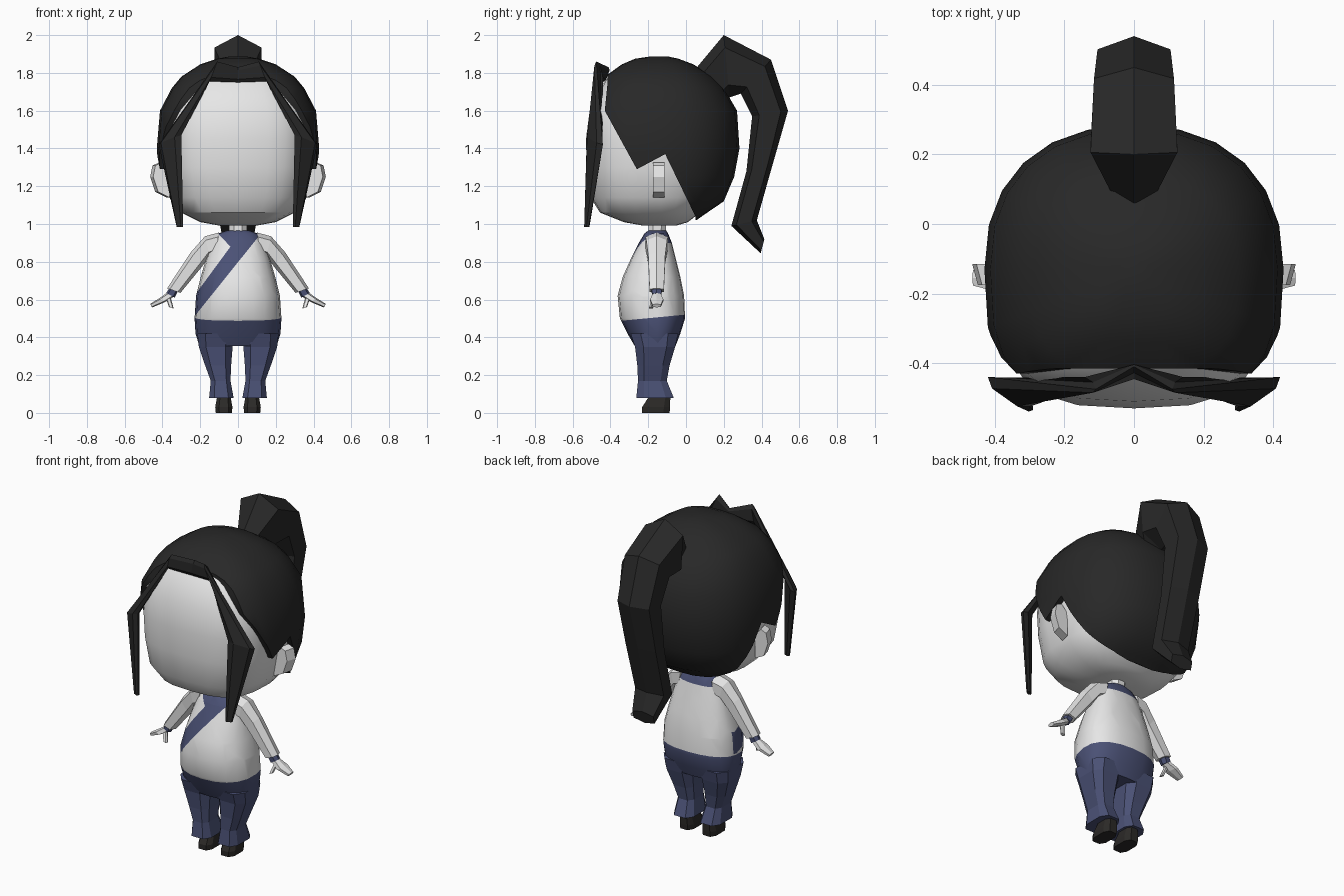
import bpy, bmesh, math
from mathutils import Vector

if "Cube" in bpy.data.objects:
    bpy.data.objects.remove(bpy.data.objects["Cube"])


def material(name, rgb):
    m = bpy.data.materials.new(name)
    m.diffuse_color = (*rgb, 1)
    m.use_nodes = True
    m.node_tree.nodes["Principled BSDF"].inputs["Base Color"].default_value = m.diffuse_color
    return m


LIGHT = material("light grey", (0.8, 0.8, 0.8))
NAVY = material("navy cloth", (0.07, 0.083, 0.18))
BLACK = material("black hair", (0.021, 0.021, 0.021))
SHOE = material("dark shoe", (0.024, 0.022, 0.02))


def finish(name, bm, mats, smooth=None):
    bmesh.ops.recalc_face_normals(bm, faces=bm.faces)
    me = bpy.data.meshes.new(name)
    bm.to_mesh(me)
    bm.free()
    ob = bpy.data.objects.new(name, me)
    bpy.context.collection.objects.link(ob)
    for m in mats:
        me.materials.append(m)
    if smooth:
        shade(ob, smooth)
    return ob


def shade(ob, angle):
    bpy.ops.object.select_all(action='DESELECT')
    ob.select_set(True)
    bpy.context.view_layer.objects.active = ob
    bpy.ops.object.shade_smooth_by_angle(angle=math.radians(angle))


def bridge(rings):
    """Closed skin through rings with equal point counts."""
    bm = bmesh.new()
    vs = [[bm.verts.new(p) for p in r] for r in rings]
    n = len(vs[0])
    for a, b in zip(vs, vs[1:]):
        for i in range(n):
            j = (i + 1) % n
            bm.faces.new((a[i], a[j], b[j], b[i]))
    bm.faces.new(vs[0][::-1])
    bm.faces.new(vs[-1])
    return bm


def loft(sections, seg, nf=2.3, nb=2.3, yc=None, s=1):
    """Horizontal rounded sections: (z, centre x, half width, front y, back y)."""
    rings = []
    for z, cx, hx, yf, yb in sections:
        mid = (yf + yb) / 2 if yc is None else yc
        ring = []
        for k in range(seg):
            t = 2 * math.pi * (k + 0.5) / seg if seg == 8 else 2 * math.pi * k / seg
            c, q = math.cos(t), math.sin(t)
            n, d = (nb, yb - mid) if q > 0 else (nf, mid - yf)
            x = math.copysign(abs(c) ** (2 / n), c) * hx
            y = math.copysign(abs(q) ** (2 / n), q) * d
            ring.append((s * (cx + x), mid + y, z))
        rings.append(ring)
    return bridge(rings)


def blade(sections, s=1):
    """Six-sided limb: (outer edge, inner edge, half thickness vector)."""
    rings = []
    for a, b, w in sections:
        a, b, w = Vector(a), Vector(b), Vector(w)
        p, q = a.lerp(b, 0.2), a.lerp(b, 0.8)
        ring = [a, p + w, q + w, b, q - w, p - w]
        rings.append([(s * v.x, v.y, v.z) for v in ring])
    return bridge(rings)


# Head
finish("head", loft([
    (0.992, 0, .10, -.23, -.05), (1.01, 0, .20, -.33, .01), (1.06, 0, .30, -.455, .075),
    (1.14, 0, .362, -.505, .16), (1.3, 0, .39, -.525, .235), (1.45, 0, .398, -.53, .25),
    (1.6, 0, .385, -.51, .24), (1.76, 0, .30, -.43, .14), (1.83, 0, .20, -.33, .04),
    (1.86, 0, .08, -.22, -.06)], 24, 3, 2.3, -.13), [LIGHT], 30)

# Hair cap: larger head form trimmed to the hairline seen from the side
hair = finish("hair_cap", loft([
    (1.02, 0, .28, -.40, .055), (1.045, 0, .32, -.45, .09), (1.12, 0, .38, -.50, .20),
    (1.25, 0, .418, -.53, .255), (1.4, 0, .43, -.54, .283), (1.6, 0, .413, -.525, .27),
    (1.72, 0, .35, -.475, .20), (1.78, 0, .30, -.43, .14), (1.845, 0, .20, -.34, .04),
    (1.875, 0, .11, -.27, -.04), (1.888, 0, .04, -.18, -.10)], 24, 3, 2.3, -.13), [BLACK])
hairline = [(-.415, 1.95), (-.415, 1.75), (-.43, 1.6), (-.26, 1.29), (-.11, 1.37),
            (.05, 1.04), (.05, .9), (.5, .9), (.5, 1.95)]
cutter = finish("hairline_cutter",
                bridge([[(x, y, z) for y, z in hairline] for x in (-.6, .6)]), [BLACK])
cutter.hide_render = True
mod = hair.modifiers.new("trim", 'BOOLEAN')
mod.operation = 'INTERSECT'
mod.object = cutter
bpy.context.view_layer.objects.active = hair
bpy.ops.object.modifier_apply(modifier=mod.name)
bpy.data.objects.remove(cutter)
shade(hair, 35)

# Ponytail: side profile (outer y z, inner y z, half width)
tail = [(.05, 1.82, .20, 1.65, .06), (.20, 2.0, .23, 1.67, .125), (.45, 1.87, .29, 1.69, .115),
        (.54, 1.6, .35, 1.57, .105), (.46, 1.32, .32, 1.28, .10), (.375, 1.02, .24, .99, .095),
        (.415, .92, .395, .845, .07)]
finish("ponytail", blade([((0, a, b), (0, c, d), (w, 0, 0)) for a, b, c, d, w in tail]), [BLACK])

# Torso and hips in one form; the waist, sash and collar are cut in
bm = loft([
    (.355, 0, .205, -.272, -.055), (.42, 0, .225, -.31, -.03), (.5, 0, .23, -.35, -.005),
    (.62, 0, .222, -.362, -.01), (.72, 0, .197, -.335, -.03), (.82, 0, .168, -.29, -.055),
    (.9, 0, .14, -.25, -.075), (.95, 0, .105, -.22, -.095), (.965, 0, .06, -.2, -.105)],
    20, 2.3, 2.3, -.15)
planes = {"waist": ((0, -.35, .487), (0, -.033, .345)),
          "low": ((.106, -.2, .93), (-1.246, 0, 1)),
          "high": ((-.04, -.2, .88), (-1.36, 0, 1)),
          "collar": ((-.04, -.2, .88), (1.06, 0, 1)),
          "nape": ((0, 0, .90), (0, 0, 1)),
          "side": ((0, -.13, 0), (0, 1, 0))}
for co, no in planes.values():
    bmesh.ops.bisect_plane(bm, geom=bm.verts[:] + bm.edges[:] + bm.faces[:],
                           plane_co=co, plane_no=no)
for f in bm.faces:
    c = f.calc_center_median()
    above = {k: (c - Vector(co)).dot(Vector(no)) > 0 for k, (co, no) in planes.items()}
    sash = above["low"] and (not above["high"] or above["collar"])
    cloth = above["nape"] if above["side"] else sash
    f.material_index = int(cloth or not above["waist"])
finish("torso", bm, [LIGHT, NAVY], 30)
finish("neck", loft([(.93, 0, .05, -.205, -.105), (1.03, 0, .05, -.2, -.1)], 8), [LIGHT])

for s, side in ((1, "right"), (-1, "left")):
    # Front hair strand
    finish(side + "_front_strand", blade([
        ((0, -.44, 1.75), (0, -.41, 1.83), (0, -.012, 0)),
        ((.15, -.45, 1.755), (.11, -.475, 1.86), (0, -.015, 0)),
        ((.30, -.525, 1.47), (.42, -.44, 1.42), (.012, -.016, 0)),
        ((.29, -.535, .985), (.325, -.515, .985), (.006, -.008, 0))], s), [BLACK])
    # Ear
    ear = [(.37, 1.14), (.43, 1.17), (.457, 1.25), (.445, 1.31), (.41, 1.325), (.37, 1.28)]
    finish(side + "_ear", bridge([[(s * (x + dx), y, z) for x, z in ear]
                                  for y, dx in ((-.175, -.008), (-.115, .008))]), [LIGHT])
    # Sleeve, cuff, hand and thumb: (outer x z, inner x z, depth, y)
    arms = {
        "sleeve": (LIGHT, [(.10, .955, .12, .84, .06, -.155), (.175, .935, .15, .83, .055, -.155),
                           (.25, .85, .19, .775, .045, -.155), (.375, .66, .305, .635, .038, -.155)]),
        "cuff": (NAVY, [(.36, .665, .32, .64, .027, -.155), (.38, .635, .335, .61, .025, -.155)]),
        "hand": (LIGHT, [(.37, .64, .34, .615, .02, -.155), (.42, .605, .385, .587, .035, -.155),
                         (.465, .577, .455, .558, .022, -.155)]),
        "thumb": (LIGHT, [(.385, .615, .355, .605, .012, -.165), (.365, .56, .34, .552, .01, -.185)])}
    for part, (mat, rows) in arms.items():
        finish(f"{side}_{part}", blade([((a, y, b), (c, y, d), (0, w, 0))
                                        for a, b, c, d, w, y in rows], s), [mat])
    # Trouser leg
    finish(side + "_trouser_leg", loft([
        (.08, .088, .068, -.268, -.06), (.17, .092, .055, -.258, -.098),
        (.25, .105, .072, -.262, -.083), (.35, .118, .094, -.275, -.052),
        (.42, .115, .105, -.30, -.035)], 8, 3.2, 3.2, None, s), [NAVY])
    # Shoe
    finish(side + "_shoe", loft([
        (0, .075, .045, -.237, -.083), (.03, .075, .048, -.237, -.08),
        (.085, .075, .038, -.2, -.08)], 8, 3, 3, None, s), [SHOE])
